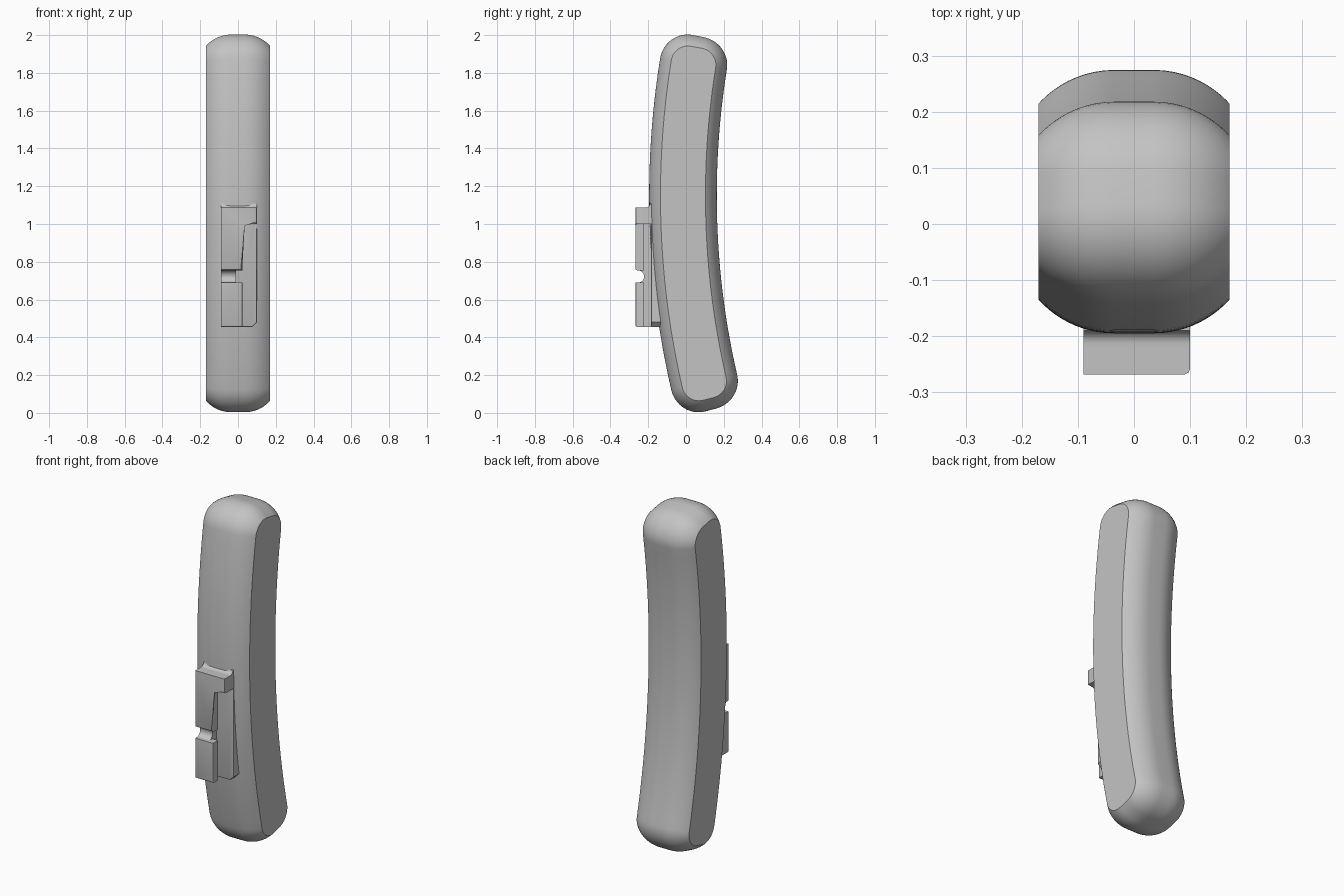
import bpy, bmesh
from math import sin, cos, pi, sqrt, radians

if "Cube" in bpy.data.objects:
    bpy.data.objects.remove(bpy.data.objects["Cube"])

grey = bpy.data.materials.new("plain_grey")
grey.use_nodes = True
COLOUR = (0.55, 0.55, 0.55, 1)
grey.diffuse_color = COLOUR
grey.node_tree.nodes["Principled BSDF"].inputs["Base Color"].default_value = COLOUR


def finish(name, bm):
    bmesh.ops.recalc_face_normals(bm, faces=bm.faces)
    mesh = bpy.data.meshes.new(name)
    bm.to_mesh(mesh)
    bm.free()
    mesh.materials.append(grey)
    obj = bpy.data.objects.new(name, mesh)
    bpy.context.collection.objects.link(obj)
    bpy.ops.object.select_all(action='DESELECT')
    obj.select_set(True)
    bpy.context.view_layer.objects.active = obj
    bpy.ops.object.shade_smooth_by_angle(angle=radians(30))
    return obj


def prism(name, points, axis, lo, hi, front_bevel=0):
    """Extrude a 2D outline along an axis; optionally round its front rim."""
    bm = bmesh.new()

    def place(p, t):
        c = list(p)
        c.insert("xyz".index(axis), t)
        return bm.verts.new(c)

    a = [place(p, lo) for p in points]
    b = [place(p, hi) for p in points]
    bm.faces.new(a)
    bm.faces.new(b)
    for i in range(len(a)):
        j = (i + 1) % len(a)
        bm.faces.new((a[i], a[j], b[j], b[i]))
    if front_bevel:
        left = min(v.co.x for v in bm.verts)
        top = max(v.co.z for v in bm.verts)
        rim = [e for e in bm.edges
               if all(abs(v.co.y - lo) < 1e-5 for v in e.verts)
               and not all(v.co.x < left + 1e-5 for v in e.verts)
               and not all(v.co.z > top - 1e-5 for v in e.verts)]
        bmesh.ops.bevel(bm, geom=rim, offset=front_bevel, segments=2,
                        profile=0.5, affect='EDGES')
    return finish(name, bm)


# Curved bar: bent rounded rectangle, shrinking towards both flat sides
BEND, BEND_Y, BEND_Z = 4.4, 4.384, 1.15
HALF, TOP, BOTTOM, CORNER = 0.179, 0.85, -1.147, 0.15
WIDTH, FLAT, CROWN = 0.17, 0.035, 0.182


def outline(inset):
    r, pts = CORNER - inset, []
    v0, u1, u0 = HALF - CORNER, TOP - CORNER, BOTTOM + CORNER
    for k, (v, u) in enumerate([(v0, u1), (-v0, u1), (-v0, u0), (v0, u0)]):
        for s in range(15):
            a = pi / 2 * (k + s / 14)
            pts.append((v + r * cos(a), u + r * sin(a)))
        if k in (0, 2):
            continue
        # long sides get extra points so that they bend smoothly
        v, ua = pts[-1]
        ub = u0 if k == 1 else u1
        pts += [(v, ua + (ub - ua) * i / 40) for i in range(1, 40)]
    return [(BEND_Y - (BEND - v) * cos(u / BEND),
             BEND_Z + (BEND - v) * sin(u / BEND)) for v, u in pts]


reach = WIDTH - FLAT
steps = [FLAT + reach * sin(pi / 2 * i / 12) for i in range(13)]
bm = bmesh.new()
rings = []
for x in [-s for s in reversed(steps)] + steps:
    inset = CROWN - sqrt(CROWN ** 2 - (abs(x) - FLAT) ** 2)
    rings.append([bm.verts.new((x, y, z)) for y, z in outline(inset)])
for p, q in zip(rings, rings[1:]):
    for i in range(len(p)):
        j = (i + 1) % len(p)
        bm.faces.new((p[i], p[j], q[j], q[i]))
bm.faces.new(rings[0])
bm.faces.new(rings[-1])
finish("curved_bar", bm)

# Latch on the front: base plate with clipped lower corner
L, R, MID = -0.09, 0.1, 0.025
FRONT, BACK = -0.268, -0.222
LOW, SHOULDER, HIGH = 0.455, 1.0, 1.087
prism("latch_base", [(L, LOW), (R - 0.025, LOW), (R, LOW + 0.025),
                     (R, SHOULDER), (L, SHOULDER)], "y", -0.184, -0.11, 0.006)

# Neck between the plate and the raised pads, with a rounded groove
groove = [(-0.255 + 0.033 * cos(a), 0.722 + 0.033 * sin(a))
          for a in [pi / 2 * (i / 6 - 1) for i in range(13)]]
prism("latch_neck", [(-0.15, LOW), (-0.255, LOW)] + groove
      + [(-0.255, SHOULDER), (-0.15, SHOULDER)], "x", L, -0.01)

# Raised pads, the upper one with a side tab
prism("lower_pad", [(L, LOW), (MID, LOW), (MID, 0.69), (L, 0.69)],
      "y", FRONT, BACK, 0.01)
prism("upper_pad", [(L, 0.755), (MID, 0.755), (MID, SHOULDER), (R, SHOULDER),
                    (R, HIGH), (L, HIGH)], "y", FRONT, BACK, 0.01)

# Tab body reaching into the bar, with a concave fillet on top
fillet = [(-0.19 - 0.024 * sin(a), HIGH + 0.022 - 0.022 * cos(a))
          for a in [pi / 2 * i / 8 for i in range(9)]]
prism("tab_body", [(-0.14, SHOULDER), (BACK, SHOULDER), (BACK, HIGH),
                   (-0.214, HIGH)]
      + [(-0.214 + 0.024 * sin(pi / 2 * i / 8),
          HIGH + 0.022 * (1 - cos(pi / 2 * i / 8))) for i in range(1, 9)]
      + [(-0.14, HIGH + 0.022)], "x", L, R)
